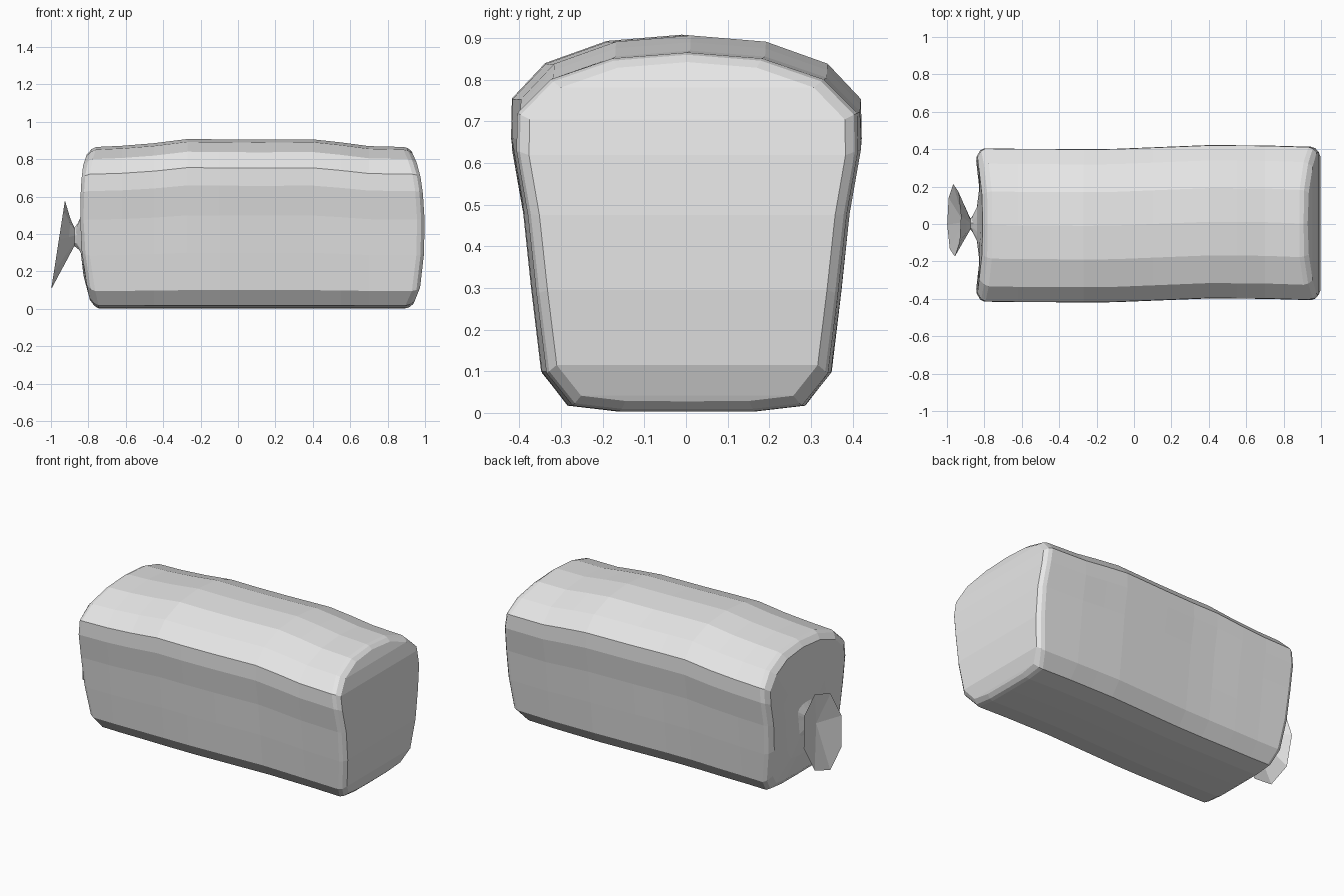
import bpy, bmesh, math

if "Cube" in bpy.data.objects:
    bpy.data.objects.remove(bpy.data.objects["Cube"])

mat = bpy.data.materials.new("pale plastic")
mat.diffuse_color = (0.8, 0.8, 0.8, 1)
mat.use_nodes = True
mat.node_tree.nodes["Principled BSDF"].inputs["Base Color"].default_value = mat.diffuse_color

# half cross-section (y, z) from bottom centre to top centre
HALF = [(0, .003), (.16, .004), (.275, .018), (.338, .1), (.362, .3), (.383, .5),
        (.41, .66), (.408, .755), (.328, .84), (.18, .893), (0, .908)]
SECTION = HALF + [(-y, z) for y, z in HALF[-2:0:-1]]
N = len(SECTION)


def interp(table, v):
    if v <= table[0][0]:
        return table[0][1]
    for (a, fa), (b, fb) in zip(table, table[1:]):
        if v <= b:
            return fa + (fb - fa) * (v - a) / (b - a)
    return table[-1][1]


# end bulge: x as a function of height
RIGHT = [(.02, .935), (.1, .972), (.3, .995), (.5, .998), (.66, .985), (.76, .965), (.85, .925)]
LEFT = [(.02, -.785), (.1, -.805), (.3, -.835), (.5, -.845), (.66, -.84), (.76, -.83), (.85, -.80)]


def ring(bm, x, height=1.0, shift=0.0, iy=0.0, iz=0.0, dx=0.0):
    """One section; x is a number or an end bulge table, iy / iz inset it."""
    out = []
    sy = 1 - iy / .41
    for y, z in SECTION:
        z = .45 + (z * height - .45) * (1 - iz / .45)
        px = interp(x, z) + dx if isinstance(x, list) else x
        out.append(bm.verts.new((px, y * sy + shift, z)))
    return out


def bridge(bm, a, b):
    n = len(a)
    for i in range(n):
        j = (i + 1) % n
        bm.faces.new((a[i], a[j], b[j], b[i]))


def finish(bm, name):
    bmesh.ops.recalc_face_normals(bm, faces=bm.faces)
    me = bpy.data.meshes.new(name)
    bm.to_mesh(me)
    bm.free()
    me.materials.append(mat)
    ob = bpy.data.objects.new(name, me)
    bpy.context.collection.objects.link(ob)


# loaf-shaped bag
bm = bmesh.new()
rings = []
# gathered left end, dimpled towards the knot
for s, x in ((.1, -.865), (.22, -.84), (.5, -.826)):
    rings.append([bm.verts.new((x, y * s, .39 + (z - .43) * s)) for y, z in SECTION])
rings.append(ring(bm, LEFT, .953, -.005, .045, .045))
rings.append(ring(bm, LEFT, .953, -.005, .012, .012, .018))
rings.append(ring(bm, LEFT, .953, -.005, 0, 0, .04))
# wavy body
for x, h, s in ((-.62, .96, -.008), (-.45, .975, -.008), (-.27, 1, -.01), (-.1, .998, -.008),
                (.1, .996, 0), (.4, .998, .012), (.55, .98, .011), (.7, .958, .01)):
    rings.append(ring(bm, x, h, s))
# right end
rings.append(ring(bm, RIGHT, .953, .003, 0, 0, -.04))
rings.append(ring(bm, RIGHT, .953, .003, .008, .006, -.018))
rings.append(ring(bm, RIGHT, .953, .003, .03, .025))
for a, b in zip(rings, rings[1:]):
    bridge(bm, a, b)
bm.faces.new(rings[0])
# domed right end made of horizontal strips
e = rings[-1]
for i in range(N // 2):
    quad = [e[i], e[i + 1], e[(N - i - 1) % N], e[(N - i) % N]]
    bm.faces.new(list(dict.fromkeys(quad)))
finish(bm, "bag_body")

# twisted, flared bag tail
bm = bmesh.new()


def tail_ring(x_mid, tilt, y_mid, ry, z_mid, rz):
    out = []
    for k in range(8):
        a = math.tau * k / 8 + .12
        c, s = math.cos(a), math.sin(a)
        out.append(bm.verts.new((x_mid + tilt * c, y_mid + ry * s, z_mid + rz * c)))
    return out


tail = [tail_ring(-.825, 0, 0, .10, .39, .10),
        tail_ring(-.85, 0, 0, .06, .39, .075),
        tail_ring(-.875, 0, 0, .03, .385, .05),
        tail_ring(-.905, .01, .01, .09, .37, .11),
        tail_ring(-.962, .037, .02, .195, .342, .239)]
for a, b in zip(tail, tail[1:]):
    bridge(bm, a, b)
tip = bm.verts.new((-.91, .01, .38))
for i in range(8):
    bm.faces.new((tail[-1][i], tail[-1][(i + 1) % 8], tip))
finish(bm, "bag_tail")
